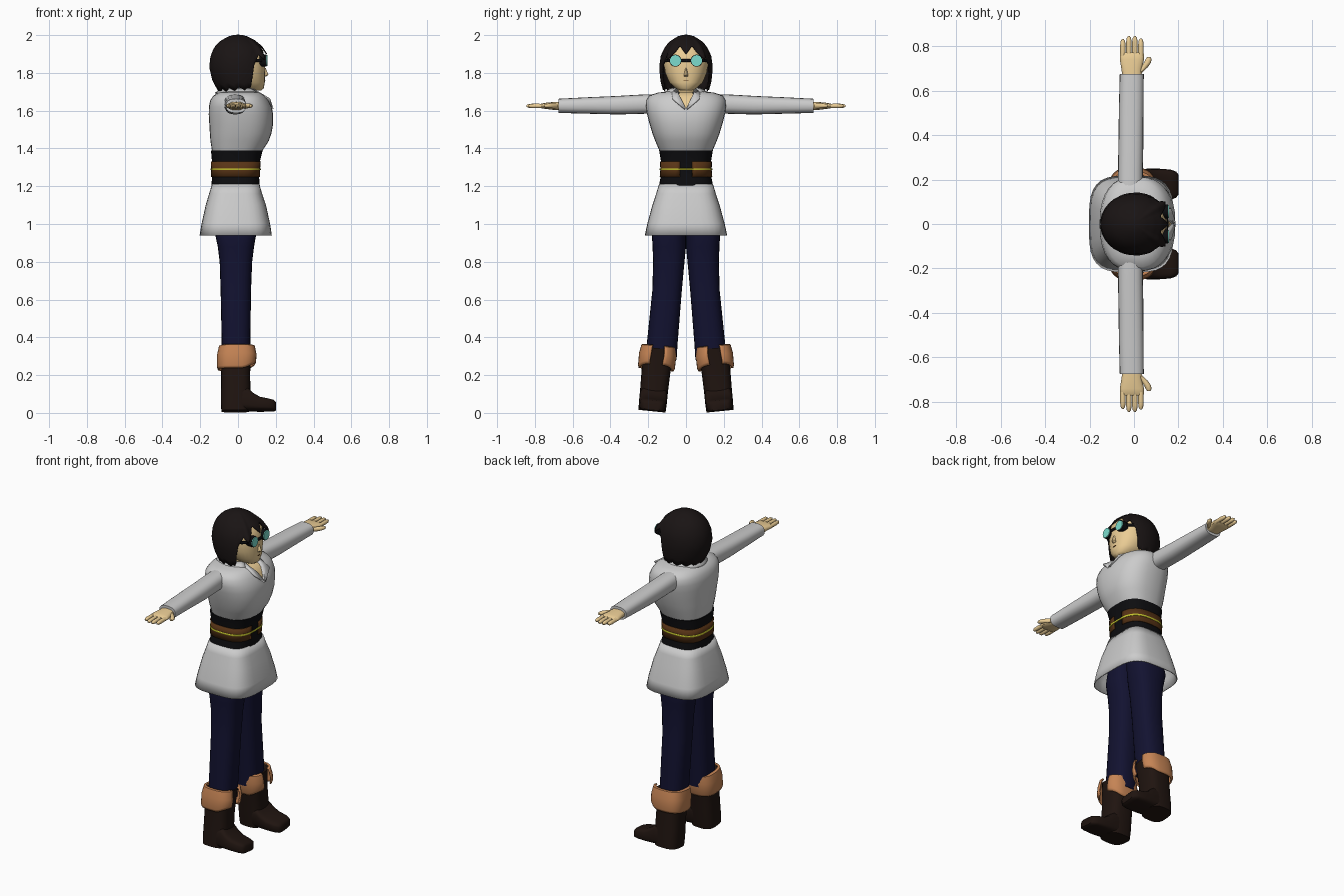
import bpy, bmesh, math
from mathutils import Matrix, Vector

SKIN, HAIR = (.83, .61, .30, 1), (.010, .007, .007, 1)
NAVY, BOOT = (.006, .006, .03, 1), (.014, .007, .005, 1)
TAN, BROWN = (.56, .23, .09, 1), (.10, .035, .008, 1)
BLACK, CYAN, YELLOW = (.004, .004, .005, 1), (.2, .72, .62, 1), (.6, .6, .03, 1)
mats = {}


def make(name, verts, faces, color=None, mirror=False, solid=0, xf=None, sharp=40):
    me = bpy.data.meshes.new(name)
    me.from_pydata(verts, [], faces)
    bm = bmesh.new()
    bm.from_mesh(me)
    bmesh.ops.recalc_face_normals(bm, faces=bm.faces)
    bm.to_mesh(me)
    bm.free()
    if xf:
        me.transform(xf)
    me.shade_smooth()
    me.set_sharp_from_angle(angle=math.radians(sharp))
    ob = bpy.data.objects.new(name, me)
    bpy.context.collection.objects.link(ob)
    if color:
        if color not in mats:
            mats[color] = bpy.data.materials.new("color")
            mats[color].diffuse_color = color
        me.materials.append(mats[color])
    if solid:
        m = ob.modifiers.new("thickness", 'SOLIDIFY')
        m.thickness, m.offset = solid, 0
    if mirror:
        m = ob.modifiers.new("mirror", 'MIRROR')
        m.use_axis = (False, True, False)
    return ob


def spow(v, p):
    return math.copysign(abs(v) ** p, v)


def loft(name, rings, color=None, axis='z', e=2.5, n=24, gap=None, caps=True, **kw):
    """Rings (t, a0, a1, b0, b1) of superellipses along an axis; gap opens the front."""
    cols = n if gap is None else n + 1
    verts, faces = [], []
    for t, a0, a1, b0, b1 in rings:
        for i in range(cols):
            g = math.radians(gap or 0)
            a = g + (2 * math.pi - 2 * g) * i / n
            p = (a0 + a1) / 2 + (a1 - a0) / 2 * spow(math.cos(a), 2 / e)
            q = (b0 + b1) / 2 + (b1 - b0) / 2 * spow(math.sin(a), 2 / e)
            verts.append({'z': (p, q, t), 'y': (p, t, q), 'x': (t, p, q)}[axis])
    for r in range(len(rings) - 1):
        for i in range(n):
            j = (i + 1) % cols
            faces.append((r * cols + i, r * cols + j, (r + 1) * cols + j, (r + 1) * cols + i))
    if caps and gap is None:
        faces += [list(range(cols)), list(range(len(verts) - cols, len(verts)))]
    return make(name, verts, faces, color, **kw)


def sym(rings):
    return [(z, x0, x1, -w, w) for z, x0, x1, w in rings]


def lerp(table, t):
    for p, q in zip(table, table[1:]):
        if p[0] <= t <= q[0]:
            f = (t - p[0]) / (q[0] - p[0])
            return [u + (v - u) * f for u, v in zip(p, q)]
    return list(table[-1] if t > table[-1][0] else table[0])


# shirt with a V neck cut out over the chest
body = sym([(1.37, -.135, .118, .133), (1.44, -.146, .163, .163), (1.48, -.149, .177, .178),
            (1.53, -.152, .186, .193), (1.58, -.155, .186, .206), (1.62, -.154, .178, .213),
            (1.655, -.147, .16, .212), (1.68, -.13, .142, .195), (1.695, -.105, .12, .15),
            (1.704, -.075, .095, .09)])
shirt = loft("shirt", body, n=32)
v = [(x, y, z) for x in (.03, .3) for y, z in ((0, 1.612), (.06, 1.73), (-.06, 1.73))]
cutter = make("neck_cutter", v, [(0, 1, 2), (3, 4, 5), (0, 1, 4, 3), (1, 2, 5, 4), (2, 0, 3, 5)])
cutter.hide_render = True
cutter.hide_set(True)
m = shirt.modifiers.new("neckline", 'BOOLEAN')
m.operation, m.object, m.solver = 'DIFFERENCE', cutter, 'EXACT'
loft("chest", [(z - .006, a * .95, b * .95, c * .9, d * .9) for z, a, b, c, d in body[3:]], SKIN)
loft("neck", sym([(1.6, -.04, .09, .06), (1.69, -.045, .075, .058), (1.76, -.04, .07, .055)]), SKIN, e=2)

# collar folded around the neck, lapels ending at the V point
verts, N = [], 20
for i in range(N + 1):
    a = math.radians(38 + 284 * i / N)
    c, s = math.cos(a), math.sin(a)
    verts += [(.01 + .08 * c, .075 * s, 1.718), (.005 + .125 * c, .12 * s, 1.692)]
make("collar", verts, [(2*i, 2*i + 1, 2*i + 3, 2*i + 2) for i in range(N)], solid=.008)
make("lapel", [(.073, .046, 1.718), (.104, .074, 1.695), (.167, .07, 1.662), (.186, .006, 1.608)],
     [(0, 1, 2), (0, 2, 3)], solid=.008, mirror=True)

# skirt of the tunic
loft("tunic_skirt", sym([(.94, -.2, .176, .215), (1.0, -.19, .167, .202), (1.1, -.168, .145, .175),
                         (1.16, -.15, .125, .155), (1.21, -.135, .11, .14)]),
     e=3.5, n=32, caps=False, solid=.006)

# waist band, brown belt open at the front, thin cord
waist = [(1.195, -.141, .116, .145), (1.245, -.138, .112, .135), (1.29, -.137, .113, .131),
         (1.335, -.138, .117, .133), (1.388, -.143, .13, .142)]
loft("waist_band", sym(waist), BLACK, e=2.8, n=32)


def around(z0, z1, d):
    rows = [lerp(waist, z) for z in (z0, (z0 + z1) / 2, z1)]
    return sym([(z, a - d, b + d, w + d) for z, a, b, w in rows])


loft("belt", around(1.25, 1.33, .002), BROWN, e=2.8, n=40, gap=8, solid=.006)
loft("belt_cord", around(1.285, 1.295, .006), YELLOW, e=2.8, n=32, caps=False, solid=.004)

# sleeves and hands
loft("sleeve", [(.14, -.073, .04, 1.587, 1.688), (.24, -.072, .04, 1.583, 1.685),
                (.36, -.07, .042, 1.58, 1.678), (.52, -.068, .043, 1.584, 1.671),
                (.675, -.064, .044, 1.588, 1.663)], axis='y', n=20, mirror=True)
loft("palm", [(.66, -.052, .034, 1.602, 1.648), (.70, -.057, .036, 1.604, 1.646),
              (.74, -.064, .045, 1.609, 1.642), (.765, -.063, .045, 1.612, 1.638),
              (.772, -.058, .04, 1.617, 1.633)], SKIN, axis='y', n=16, mirror=True)
for k, (fx, tip) in enumerate(((-.050, .832), (-.023, .845), (.004, .845), (.031, .835))):
    prof = ((.755, .012), (tip - .03, .0125), (tip - .01, .010), (tip, .004))
    loft(f"finger_{k + 1}", [(y, fx - r, fx + r, 1.625 - r, 1.625 + r) for y, r in prof],
         SKIN, axis='y', e=2, n=10, mirror=True)
loft("thumb", [(.68, .015, .035, 1.612, 1.638), (.705, .03, .062, 1.612, 1.638),
               (.725, .045, .076, 1.614, 1.638), (.742, .053, .079, 1.616, 1.636),
               (.752, .06, .073, 1.62, 1.632)], SKIN, axis='y', e=2, n=10, mirror=True)

# trousers
loft("trouser_leg", [(.28, -.083, .062, .05, .205), (.36, -.086, .065, .045, .208),
                     (.65, -.092, .069, .022, .178), (.80, -.097, .075, .008, .174),
                     (.88, -.107, .085, 0, .177), (.95, -.122, .097, 0, .181),
                     (1.15, -.12, .095, 0, .13)], NAVY, mirror=True)

# boots, leaning outwards with the legs
lean = Matrix.Translation((0, .18, .009)) @ Matrix.Rotation(.1, 4, 'X')
loft("boot_shaft", [(0, -.088, .06, -.072, .072), (.05, -.091, .068, -.074, .074),
                    (.11, -.09, .066, -.074, .074), (.2, -.089, .064, -.076, .076),
                    (.335, -.086, .072, -.081, .081)], BOOT, e=3, mirror=True, xf=lean)
loft("boot_foot", [(-.05, -.07, .07, 0, .12), (.05, -.073, .073, 0, .125), (.08, -.073, .073, 0, .095),
                   (.115, -.072, .072, 0, .074), (.165, -.068, .068, 0, .064),
                   (.19, -.058, .058, 0, .058), (.2, -.045, .045, .006, .046)],
     BOOT, axis='x', e=4, mirror=True, xf=lean)
cuff = loft("boot_cuff", [(.222, -.103, .088, -.089, .089), (.235, -.108, .094, -.094, .094),
                          (.30, -.107, .096, -.095, .095), (.343, -.098, .088, -.088, .088),
                          (.347, -.086, .076, -.08, .08)],
            TAN, e=2.8, gap=14, n=30, solid=.008, mirror=True, xf=lean)
for p in cuff.data.vertices:
    if p.co.z < .28 and p.co.x > .03:
        p.co.z += (p.co.x - .03) * .5

# head and face
loft("head", sym([(1.706, .05, .122, .03), (1.718, .0, .136, .055), (1.75, -.05, .142, .09),
                  (1.80, -.09, .143, .111), (1.86, -.1, .145, .12), (1.92, -.1, .132, .112),
                  (1.96, -.07, .09, .075)]), SKIN, e=2.2, n=28)
loft("nose", [(1.782, .13, .150, -.012, .012), (1.79, .13, .161, -.011, .011),
              (1.825, .13, .147, -.004, .004)], SKIN, e=2, n=10)
loft("mouth", [(1.757, .13, .1445, -.013, .013), (1.761, .13, .1448, -.013, .013)], BROWN, e=4, n=12)

# glasses: strap around the face and two round lenses
loft("glasses_strap", [(1.857, -.105, .152, -.126, .126), (1.873, -.105, .150, -.126, .126)],
     BLACK, e=2.3, n=32, caps=False, solid=.006)
for nm, r, x, col in (("glasses_frame", .032, .152, BLACK), ("glasses_lens", .029, .157, CYAN)):
    loft(nm, [(.115, .056 - r, .056 + r, 1.865 - r, 1.865 + r),
              (x, .056 - r, .056 + r, 1.865 - r, 1.865 + r)], col, axis='x', e=2, n=20, mirror=True)

# hair cap: columns running down from the crown to a jagged hem, cut away over the face
shape = [(1.68, -.088, .14, .108), (1.70, -.1, .148, .117), (1.76, -.133, .158, .133),
         (1.83, -.149, .164, .139), (1.89, -.143, .158, .131), (1.94, -.12, .125, .107),
         (1.97, -.088, .088, .077), (1.99, -.05, .05, .044), (1.997, -.025, .025, .022)]
hem = [(0, 1.9), (18, 1.945), (40, 1.868), (48, 1.895), (60, 1.845), (68, 1.73), (74, 1.71), (180, 1.695)]
C, R = 90, 14
verts, faces = [], []
for i in range(C):
    deg = 360 * i / C
    fold = min(deg, 360 - deg)
    low = lerp(hem, fold)[1]
    if fold > 74:
        low += .018 * abs((fold / 12) % 2 - 1)
    flare = .02 * max(0, 1 - abs(fold - 40) / 10)
    for j in range(R):
        s = j / (R - 1)
        z = 1.997 + (low - 1.997) * s ** 1.5
        _, x0, x1, w = lerp(shape, z)
        c, q = math.cos(math.radians(deg)), math.sin(math.radians(deg))
        verts.append(((x0 + x1) / 2 + ((x1 - x0) / 2 + flare * s) * c, (w + flare * s) * q, z))
for i in range(C):
    k = (i + 1) % C
    faces += [(i*R + j, i*R + j + 1, k*R + j + 1, k*R + j) for j in range(R - 1)]
verts.append((0, 0, 2.0))
faces += [(i * R, (i + 1) % C * R, C * R) for i in range(C)]
make("hair", verts, faces, HAIR, solid=.006, sharp=60)
